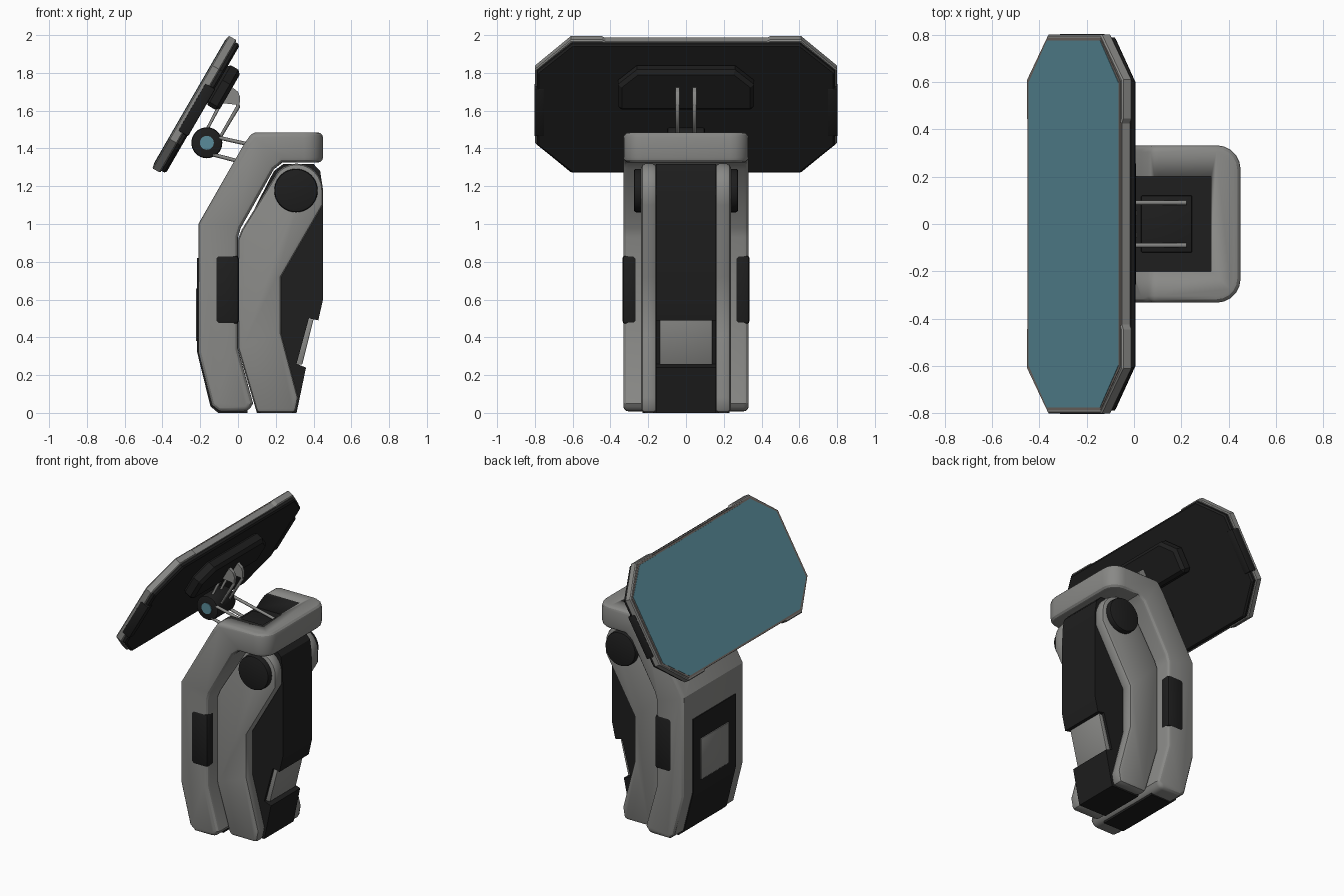
import bpy, bmesh, math
from mathutils import Vector as V

if "Cube" in bpy.data.objects:
    bpy.data.objects.remove(bpy.data.objects["Cube"])


def material(name, rgb):
    m = bpy.data.materials.new(name)
    m.diffuse_color = (*rgb, 1)
    m.use_nodes = True
    m.node_tree.nodes["Principled BSDF"].inputs["Base Color"].default_value = m.diffuse_color
    return m


GRAY = material("warm gray", (0.25, 0.25, 0.24))
DARK = material("charcoal", (0.013, 0.013, 0.013))
TEAL = material("screen teal", (0.10, 0.26, 0.32))
RIM = material("brown gray rim", (0.17, 0.145, 0.13))

X, Y, Z = V((1, 0, 0)), V((0, 1, 0)), V((0, 0, 1))
SIDE = (V((0, 0, 0)), X, Z, Y)                       # side profile plane
TILT = (V((-0.455, 0, 1.296)), Y, V((0.5, 0, 0.866)), V((0.866, 0, -0.5)))  # display plane


def prism(name, pts, t0, t1, mat, plane=SIDE, bevel=0.0, segs=2, lim=50, pre=None):
    """Extrude a 2D outline between t0 and t1, then round the sharp edges."""
    o, a, b, n = plane
    bm = bmesh.new()
    lo = [bm.verts.new(o + a * p + b * q + n * t0) for p, q in pts]
    hi = [bm.verts.new(o + a * p + b * q + n * t1) for p, q in pts]
    bm.faces.new(lo)
    bm.faces.new(hi)
    for i in range(len(pts)):
        j = (i + 1) % len(pts)
        bm.faces.new((lo[i], lo[j], hi[j], hi[i]))
    bmesh.ops.recalc_face_normals(bm, faces=bm.faces)
    if pre:
        es = [e for e in bm.edges if pre(e)]
        bmesh.ops.bevel(bm, geom=es, offset=0.1, segments=5, profile=0.5, affect='EDGES')
    if bevel:
        bm.normal_update()
        es = [e for e in bm.edges if e.calc_face_angle(0) > math.radians(lim)]
        bmesh.ops.bevel(bm, geom=es, offset=bevel, offset_type='OFFSET', segments=segs,
                        profile=0.5, affect='EDGES', clamp_overlap=True)
    me = bpy.data.meshes.new(name)
    bm.to_mesh(me)
    bm.free()
    me.materials.append(mat)
    ob = bpy.data.objects.new(name, me)
    bpy.context.collection.objects.link(ob)
    bpy.ops.object.select_all(action='DESELECT')
    ob.select_set(True)
    bpy.context.view_layer.objects.active = ob
    bpy.ops.object.shade_smooth_by_angle(angle=math.radians(28))
    return ob


def circle(cx, cz, r, n=40):
    return [(cx + r * math.cos(2 * math.pi * i / n), cz + r * math.sin(2 * math.pi * i / n)) for i in range(n)]


def rect(a0, a1, b0, b1):
    return [(a0, b0), (a1, b0), (a1, b1), (a0, b1)]


def rod(name, pts, r, mat, cyclic=False):
    cu = bpy.data.curves.new(name, 'CURVE')
    cu.dimensions = '3D'
    cu.bevel_depth = r
    cu.bevel_resolution = 2
    cu.use_fill_caps = True
    sp = cu.splines.new('POLY')
    sp.points.add(len(pts) - 1)
    for p, c in zip(sp.points, pts):
        p.co = (*c, 1)
    sp.use_cyclic_u = cyclic
    cu.materials.append(mat)
    bpy.context.collection.objects.link(bpy.data.objects.new(name, cu))


# Outer shell with a rounded top loop
shell = prism("outer_shell", [
    (-0.21, 1.0), (0.03, 1.42), (0.075, 1.485), (0.45, 1.485), (0.45, 1.325), (0.235, 1.325),
    (0.19, 1.29), (0.015, 0.98), (0.0, 0.93), (0.0, 0.34), (0.08, 0.05), (0.055, 0.008),
    (-0.10, 0.008), (-0.14, 0.04), (-0.21, 0.32)], -0.332, 0.332, GRAY, bevel=0.028, segs=3,
    pre=lambda e: all(v.co.x > 0.44 for v in e.verts) and abs(e.verts[0].co.z - e.verts[1].co.z) > 0.1)

# Dark well cut into the top
cutter = prism("well_cutter", rect(-0.3, 0.325, 1.365, 1.7), -0.2, 0.2, DARK)
cutter.hide_render = True
cutter.hide_viewport = True
cut = shell.modifiers.new("well", 'BOOLEAN')
cut.object = cutter
cut.operation = 'DIFFERENCE'
cut.solver = 'EXACT'
cut.material_mode = 'TRANSFER'
prism("well_floor", rect(0.0, 0.325, 1.36, 1.367), -0.2, 0.2, DARK)
prism("well_mount", rect(0.03, 0.245, 1.362, 1.385), -0.12, 0.12, DARK, bevel=0.005)

# Dark plate wrapping the rear face and the underside, with a gray hatch
prism("rear_plate", [(-0.216, 0.82), (-0.216, 0.32), (-0.146, 0.035), (-0.105, 0.0), (0.05, 0.0),
                     (0.05, 0.02), (-0.09, 0.03), (-0.19, 0.33), (-0.19, 0.82)], -0.23, 0.23, DARK)
prism("rear_hatch", rect(-0.222, -0.2, 0.38, 0.66), -0.15, 0.15, GRAY, bevel=0.004)

# Inner body: gray cheeks around a dark core
arc = [(0.31 + 0.14 * math.cos(math.radians(d)), 1.18 + 0.14 * math.sin(math.radians(d))) for d in range(0, 136, 15)]
for s in (-1, 1):
    prism("inner_cheek", [(0.45, 1.1)] + arc + [(0.02, 0.97), (0.0, 0.92), (0.0, 0.34), (0.1, 0.0), (0.305, 0.0),
          (0.32, 0.08), (0.23, 0.42), (0.23, 0.72)], s * 0.155, s * 0.237, GRAY, bevel=0.022)
    # Pivot hub with two small slots
    prism("hub", circle(0.307, 1.177, 0.115), s * 0.2, s * 0.276, DARK, bevel=0.012)
    # Grip pad wrapped on the shell edge
    prism("grip_pad", rect(-0.12, 0.004, 0.47, 0.835), s * 0.26, s * 0.337, DARK, bevel=0.018)

prism("inner_core", [(0.45, 1.10), (0.45, 0.60), (0.425, 0.49), (0.375, 0.50), (0.31, 0.26), (0.36, 0.24),
      (0.31, 0.0), (0.1, 0.0), (0.01, 0.34), (0.01, 0.93), (0.19, 1.28), (0.24, 1.318), (0.40, 1.318),
      (0.435, 1.28), (0.447, 1.2)], -0.158, 0.158, DARK)
prism("latch", [(0.37, 0.495), (0.40, 0.495), (0.34, 0.255), (0.305, 0.255)], -0.14, 0.14, GRAY, bevel=0.004)


# Display: gray frame with thick corners, dark back, screen and rim
def octagon(m=0.0, notch=0.0):
    q = [(0.8 - m, 0.18), (0.8 - m, 0.63), (0.61 - m * 0.5, 0.81 - m)]
    if notch:
        q += [(0.445, 0.81 - m), (0.425, 0.81 - m - notch)]
    half = q[:]
    low = [(0.61 - m * 0.5, m)]
    if notch:
        low = [(0.425, m + notch), (0.445, m)] + low
    right = low + half
    return right + [(-a, b) for a, b in reversed(right)]


prism("display_frame", octagon(0, 0.012), 0.0, 0.05, GRAY, TILT, bevel=0.006, segs=1)
prism("display_back", octagon(0.012), 0.04, 0.077, DARK, TILT, bevel=0.01, segs=1)
prism("display_rim", octagon(0.014), -0.002, 0.004, RIM, TILT)
prism("display_screen", octagon(0.026), -0.004, 0.003, TEAL, TILT)
for s in (-1, 1):
    prism("end_grip", rect(s * 0.75, s * 0.803, 0.24, 0.53), 0.02, 0.081, DARK, TILT, bevel=0.006)

# Bracket on the display back
prism("display_bracket", [(-0.36, 0.435), (0.36, 0.435), (0.36, 0.59), (0.26, 0.68), (-0.26, 0.68),
      (-0.36, 0.59)], 0.07, 0.155, DARK, TILT, bevel=0.02, segs=1)

# Hinge barrel with teal caps
prism("hinge_barrel", circle(-0.165, 1.43, 0.082), -0.1, 0.1, DARK, bevel=0.012)
prism("hinge_cap", circle(-0.165, 1.43, 0.037, 24), -0.106, 0.106, TEAL)

# Linkage arms
for s in (-1, 1):
    y = s * 0.09
    rod("lower_arm_top", [(-0.15, y, 1.468), (0.22, y, 1.385)], 0.01, GRAY)
    rod("lower_arm_bottom", [(-0.15, y, 1.372), (0.05, y, 1.32)], 0.01, GRAY)
    y = s * 0.045
    rod("upper_arm", [(-0.175, y, 1.48), (-0.07, y, 1.68), (-0.01, y, 1.69), (0.0, y, 1.62), (-0.1, y, 1.45)],
        0.011, GRAY, True)
    prism("upper_arm_head", [(-0.09, 1.64), (-0.045, 1.735), (0.0, 1.70), (0.012, 1.67), (0.008, 1.63)],
          s * 0.034, s * 0.056, GRAY)
